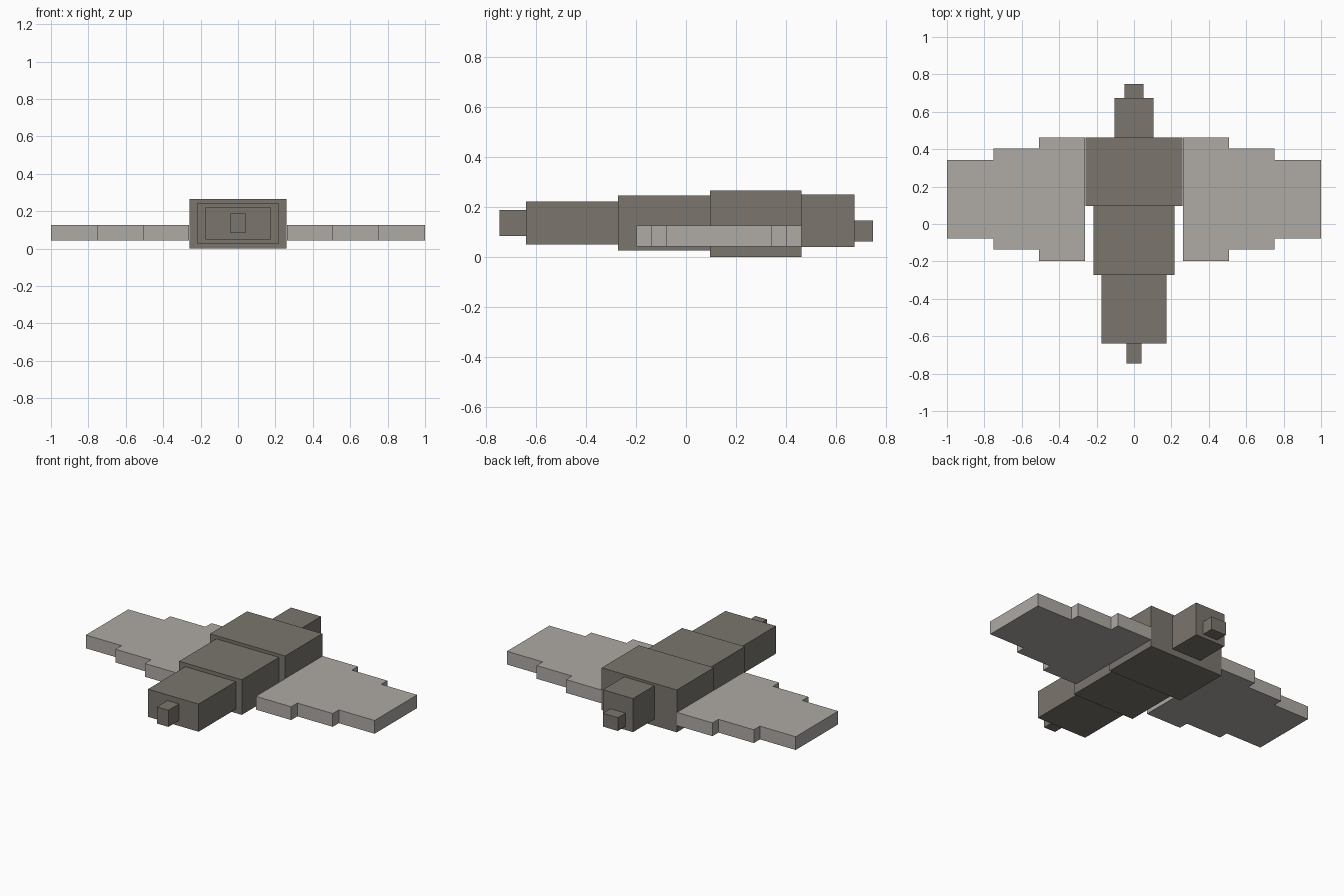
import bpy

if "Cube" in bpy.data.objects:
    bpy.data.objects.remove(bpy.data.objects["Cube"])


def material(name, rgb):
    m = bpy.data.materials.new(name)
    m.diffuse_color = (*rgb, 1.0)
    m.use_nodes = True
    m.node_tree.nodes["Principled BSDF"].inputs["Base Color"].default_value = m.diffuse_color
    return m


body_mat = material("dark warm grey", (0.197, 0.181, 0.155))
wing_mat = material("light warm grey", (0.425, 0.405, 0.378))


def box(name, x, y, z, mat):
    """Axis-aligned block from (min, max) ranges."""
    bpy.ops.mesh.primitive_cube_add(size=1, location=[sum(r) / 2 for r in (x, y, z)])
    ob = bpy.context.object
    ob.name = name
    ob.scale = [r[1] - r[0] for r in (x, y, z)]
    bpy.ops.object.transform_apply(location=False, rotation=False, scale=True)
    ob.data.materials.append(mat)
    return ob


# Body blocks along y: name, half width, y range, z range
for name, hw, y, z in [
    ("nose", 0.04, (-0.745, -0.64), (0.083, 0.187)),
    ("front_body", 0.175, (-0.64, -0.272), (0.049, 0.222)),
    ("middle_body", 0.217, (-0.272, 0.095), (0.025, 0.245)),
    ("rear_body", 0.26, (0.095, 0.462), (0.0, 0.265)),
    ("tail", 0.104, (0.462, 0.673), (0.04, 0.25)),
    ("tail_tip", 0.052, (0.673, 0.748), (0.062, 0.145)),
]:
    box(name, (-hw, hw), y, z, body_mat)

# Stepped wings: each segment narrows towards the tip, one per side
for name, x, y in [
    ("inner", (0.262, 0.507), (-0.198, 0.462)),
    ("middle", (0.507, 0.752), (-0.137, 0.403)),
    ("outer", (0.752, 1.0), (-0.077, 0.343)),
]:
    box("right_wing_" + name, x, y, (0.042, 0.125), wing_mat)
    box("left_wing_" + name, (-x[1], -x[0]), y, (0.042, 0.125), wing_mat)
